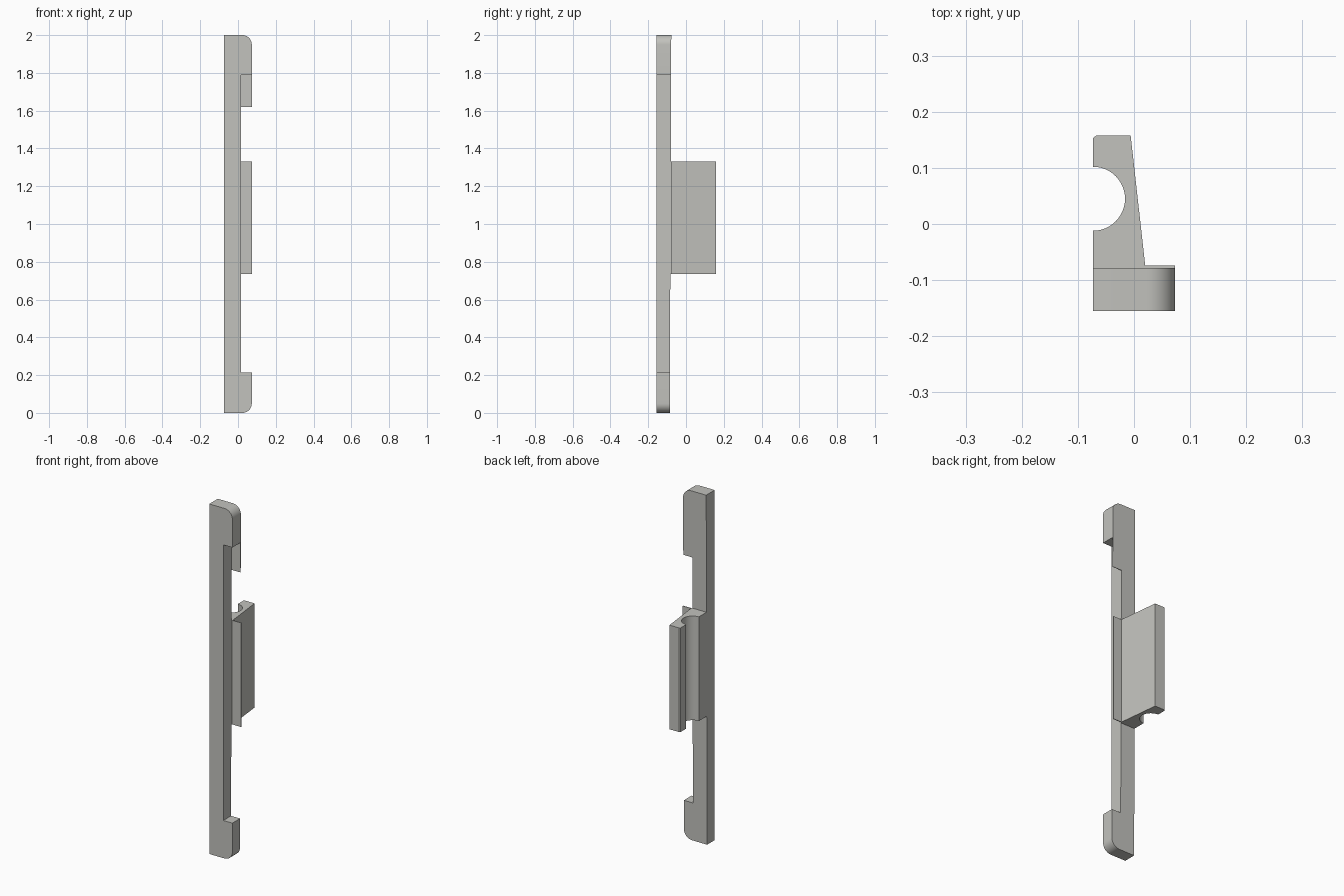
import bpy, bmesh, math

if "Cube" in bpy.data.objects:
    bpy.data.objects.remove(bpy.data.objects["Cube"])

grey = bpy.data.materials.new("warm_grey")
grey.diffuse_color = (0.54, 0.54, 0.51, 1)
grey.use_nodes = True
grey.node_tree.nodes["Principled BSDF"].inputs["Base Color"].default_value = grey.diffuse_color


def arc(cx, cy, r, a0, a1, n):
    """Points on a circular arc, angles in degrees."""
    angles = [math.radians(a0 + (a1 - a0) * i / n) for i in range(n + 1)]
    return [(cx + r * math.cos(a), cy + r * math.sin(a)) for a in angles]


def prism(name, lower, upper):
    """Solid between two matching outlines of 3D points."""
    bm = bmesh.new()
    a = [bm.verts.new(p) for p in lower]
    b = [bm.verts.new(p) for p in upper]
    bm.faces.new(a)
    bm.faces.new(b[::-1])
    for i in range(len(a)):
        j = (i + 1) % len(a)
        bm.faces.new((a[i], b[i], b[j], a[j]))
    bmesh.ops.recalc_face_normals(bm, faces=bm.faces)
    mesh = bpy.data.meshes.new(name)
    bm.to_mesh(mesh)
    bm.free()
    obj = bpy.data.objects.new(name, mesh)
    bpy.context.collection.objects.link(obj)
    mesh.materials.append(grey)
    bpy.context.view_layer.objects.active = obj
    obj.select_set(True)
    bpy.ops.object.shade_smooth_by_angle(angle=math.radians(30))
    obj.select_set(False)
    return obj


L, R, FRONT = -0.073, 0.073, -0.155
NOTCH = 0.016


def back(z):
    """The back of the bar leans slightly, thinner at the foot."""
    return -0.086 + 0.004 * z


# Long bar: rounded right corners and a long notch in the right edge
side = [(L, 0)] + arc(R - 0.05, 0.05, 0.05, -90, 0, 10)
side += [(R, 0.215), (NOTCH, 0.215), (NOTCH, 1.79), (R, 1.79)]
side += arc(R - 0.05, 1.95, 0.05, 0, 90, 10) + [(L, 2)]
prism("bar", [(x, FRONT, z) for x, z in side],
      [(x, back(z), z) for x, z in side])

# Thin tab hanging below the upper end, flush with the back
tab = [(NOTCH, 1.62), (R, 1.62), (R, 1.79), (NOTCH, 1.79)]
prism("upper_tab", [(x, back(z) - 0.003, z) for x, z in tab],
      [(x, back(z), z) for x, z in tab])

# Rear bracket: tapered block with a round channel and a thin flange
plan = [(L, -0.083)] + arc(L, 0.045, 0.057, -90, 90, 24)
plan += [(L, 0.153), (L + 0.006, 0.158), (-0.006, 0.158), (0.02, -0.074),
         (R, -0.074), (R, -0.078), (NOTCH, -0.078), (NOTCH, -0.083)]
prism("rear_bracket", [(x, y, 0.735) for x, y in plan],
      [(x, y, 1.33) for x, y in plan])
